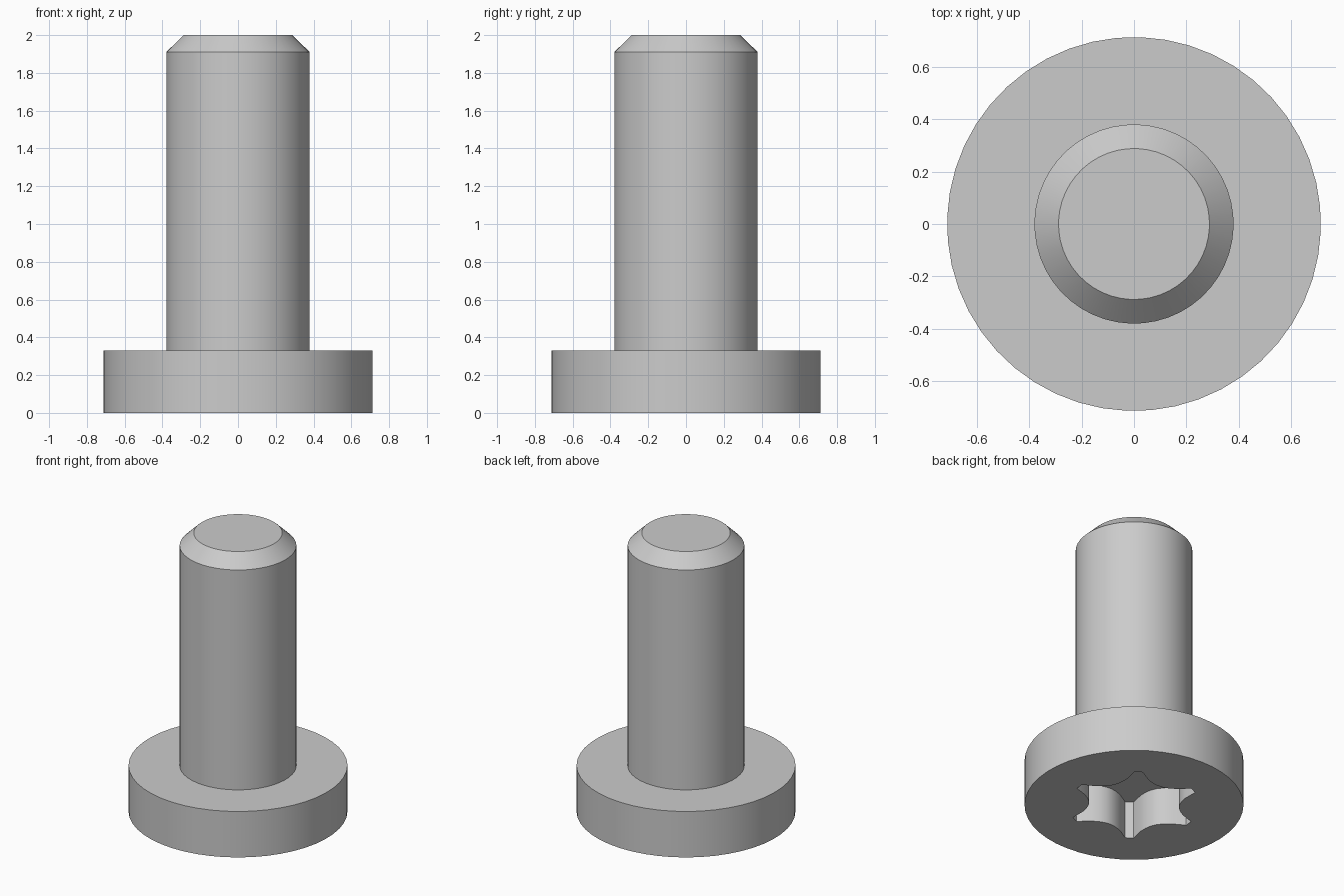
import bpy
import bmesh
from math import cos, sin, radians

cube = bpy.data.objects.get("Cube")
if cube:
    bpy.data.objects.remove(cube)

SEGMENTS = 48
PHASE = -6 + 3.75  # aligns one recess lobe with the ring vertices

steel = bpy.data.materials.new("steel_grey")
steel.use_nodes = True
colour = (0.6, 0.6, 0.6, 1)
steel.diffuse_color = colour
steel.node_tree.nodes["Principled BSDF"].inputs["Base Color"].default_value = colour

# Radii around one lobe of the six-pointed recess, from tip to valley and back
half_lobe = [0.43, 0.345, 0.31, 0.295]
STAR = half_lobe + half_lobe[::-1]


def build(name, rings, cap_first=False, cap_last=False):
    """Skin a stack of (radius or repeating radii, height) rings."""
    bm = bmesh.new()
    loops = []
    for radius, z in rings:
        radii = radius if isinstance(radius, list) else [radius]
        loop = []
        for i in range(SEGMENTS):
            a = radians(PHASE + i * 360 / SEGMENTS)
            r = radii[i % len(radii)]
            loop.append(bm.verts.new((r * cos(a), r * sin(a), z)))
        loops.append(loop)
    for low, high in zip(loops, loops[1:]):
        for i in range(SEGMENTS):
            j = (i + 1) % SEGMENTS
            bm.faces.new((low[i], low[j], high[j], high[i]))
    if cap_first:
        bm.faces.new(loops[0][::-1])
    if cap_last:
        bm.faces.new(loops[-1])
    mesh = bpy.data.meshes.new(name)
    bm.to_mesh(mesh)
    bm.free()
    mesh.materials.append(steel)
    obj = bpy.data.objects.new(name, mesh)
    bpy.context.collection.objects.link(obj)
    bpy.ops.object.select_all(action="DESELECT")
    obj.select_set(True)
    bpy.context.view_layer.objects.active = obj
    bpy.ops.object.shade_smooth_by_angle(angle=radians(30))
    return obj


# Flat round head with the star-shaped drive recess underneath
build("screw_head", [(STAR, 0.27), (STAR, 0), (0.713, 0), (0.713, 0.33), (0.38, 0.33)],
      cap_first=True)

# Plain shaft with a chamfered end
build("screw_shaft", [(0.38, 0.33), (0.38, 1.91), (0.288, 2)], cap_last=True)
